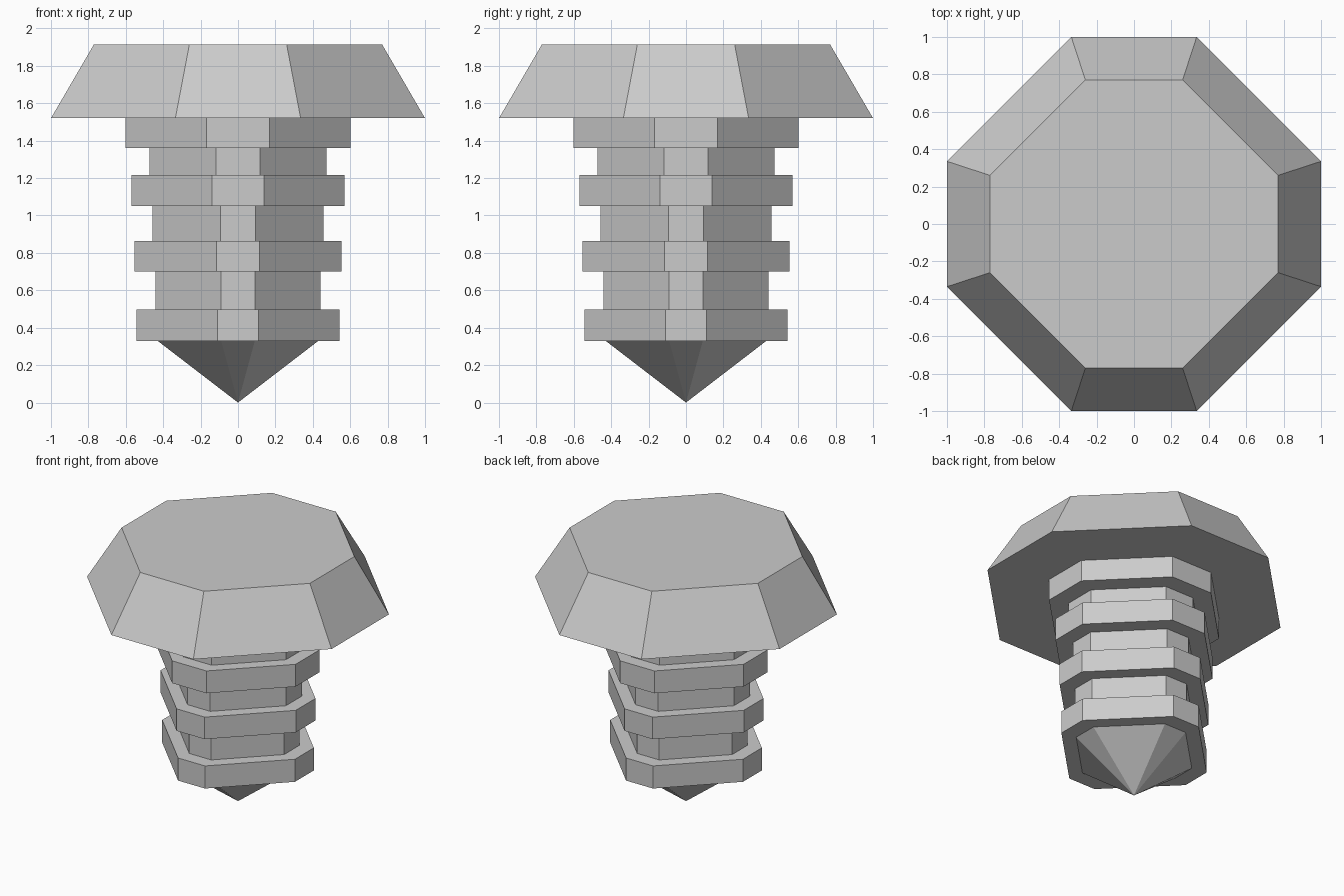
import bpy, bmesh

if "Cube" in bpy.data.objects:
    bpy.data.objects.remove(bpy.data.objects["Cube"])


def octagon(bm, z, a, b):
    """Ring of 8 verts: a = half width, b = half length of the axis-facing sides."""
    pts = [(a, -b), (a, b), (b, a), (-b, a), (-a, b), (-a, -b), (-b, -a), (b, -a)]
    return [bm.verts.new((x, y, z)) for x, y in pts]


def loft(name, sections, apex=None):
    """Stack octagon sections bottom to top, closing the base with a cap or a point."""
    bm = bmesh.new()
    rings = [octagon(bm, *s) for s in sections]
    for low, high in zip(rings, rings[1:]):
        for i in range(8):
            j = (i + 1) % 8
            bm.faces.new((low[i], low[j], high[j], high[i]))
    bm.faces.new(rings[-1])
    if apex is None:
        bm.faces.new(rings[0][::-1])
    else:
        tip = bm.verts.new((0, 0, apex))
        for i in range(8):
            bm.faces.new((tip, rings[0][(i + 1) % 8], rings[0][i]))
    bmesh.ops.recalc_face_normals(bm, faces=bm.faces)
    mesh = bpy.data.meshes.new(name)
    bm.to_mesh(mesh)
    bm.free()
    obj = bpy.data.objects.new(name, mesh)
    bpy.context.collection.objects.link(obj)
    return obj


# Tapered head
loft("head", [(1.52, 1.0, 0.335), (1.915, 0.77, 0.26)])

# Stepped thread bands: bottom z, top z, half width, flat half length
bands = [
    (0.33, 0.497, 0.543, 0.11),
    (0.497, 0.70, 0.441, 0.09),
    (0.70, 0.863, 0.553, 0.115),
    (0.863, 1.052, 0.457, 0.093),
    (1.052, 1.217, 0.569, 0.14),
    (1.217, 1.362, 0.474, 0.117),
    (1.362, 1.52, 0.602, 0.168),
]

# Shank with pointed tip
sections = [(0.33, 0.43, 0.09)]
for z0, z1, a, b in bands:
    sections += [(z0, a, b), (z1, a, b)]
loft("threaded_shank", sections, apex=0.0)
